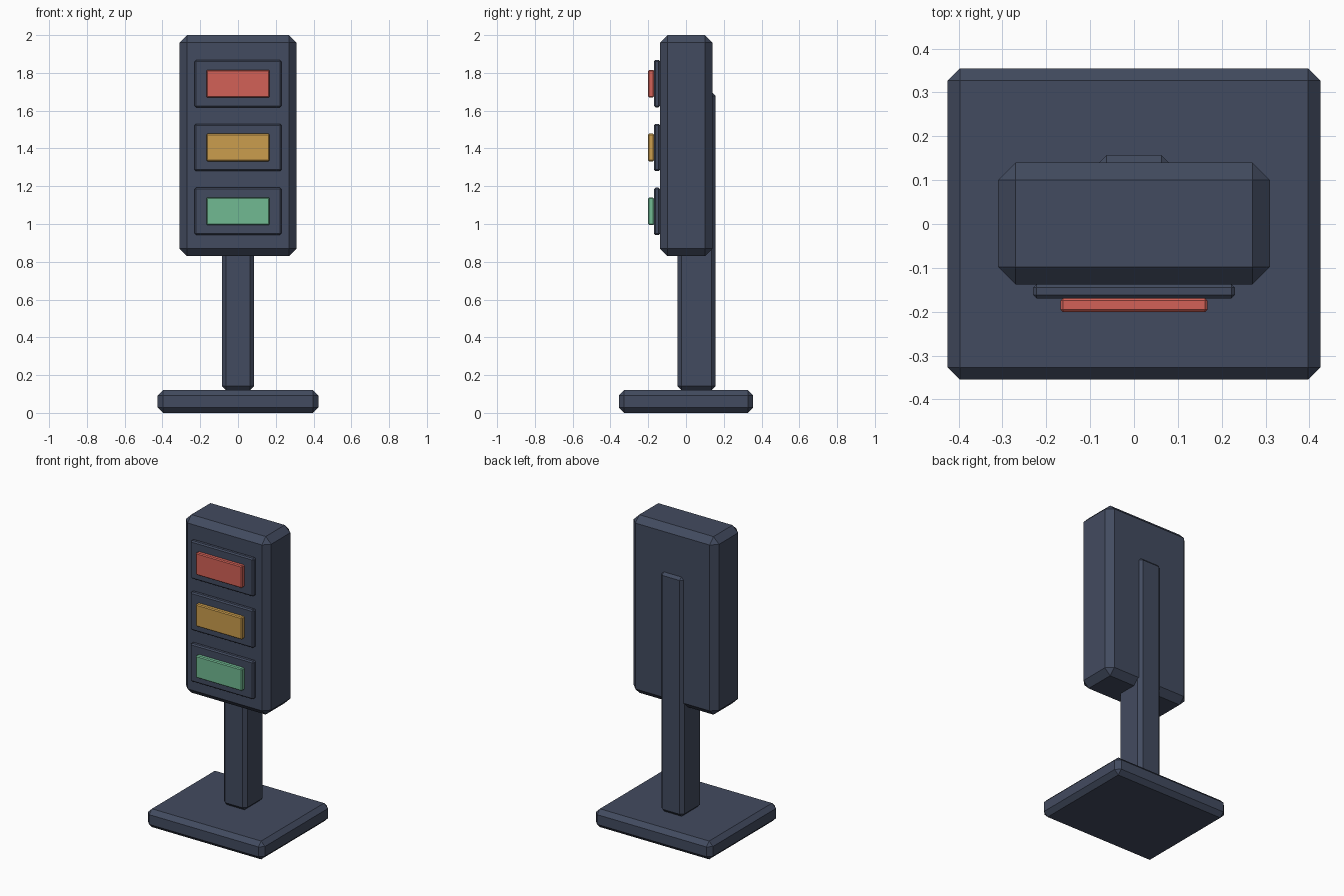
import bpy

# Remove the default cube
cube = bpy.data.objects.get("Cube")
if cube:
    bpy.data.objects.remove(cube, do_unlink=True)


def make_material(name, rgb):
    mat = bpy.data.materials.new(name)
    mat.use_nodes = True
    color = (*rgb, 1.0)
    mat.diffuse_color = color
    mat.node_tree.nodes["Principled BSDF"].inputs["Base Color"].default_value = color
    return mat


def block(name, xs, ys, zs, bevel, mat):
    """Box between the given limits, with chamfered edges."""
    bpy.ops.mesh.primitive_cube_add(size=1)
    obj = bpy.context.object
    obj.name = name
    limits = (xs, ys, zs)
    for v in obj.data.vertices:
        v.co = [lo if c < 0 else hi for c, (lo, hi) in zip(v.co, limits)]
    mod = obj.modifiers.new("chamfer", "BEVEL")
    mod.width = bevel
    mod.segments = 1
    mod.limit_method = "NONE"
    obj.data.materials.append(mat)
    return obj


slate = make_material("dark slate", (0.055, 0.07, 0.115))
red = make_material("signal red", (0.65, 0.12, 0.095))
amber = make_material("signal amber", (0.60, 0.34, 0.075))
green = make_material("signal green", (0.165, 0.49, 0.29))

# Stand and housing
block("base", (-0.425, 0.425), (-0.355, 0.355), (0, 0.12), 0.028, slate)
block("pole", (-0.085, 0.085), (-0.045, 0.157), (0.12, 1.70), 0.022, slate)
block("housing", (-0.31, 0.31), (-0.138, 0.14), (0.83, 2.0), 0.04, slate)

# Three framed lamps, top to bottom
for label, z, mat in (("red", 1.743, red), ("amber", 1.405, amber), ("green", 1.067, green)):
    block(label + "_frame", (-0.23, 0.23), (-0.17, -0.137),
          (z - 0.125, z + 0.125), 0.008, slate)
    block(label + "_lamp", (-0.168, 0.168), (-0.201, -0.169),
          (z - 0.073, z + 0.073), 0.006, mat)
